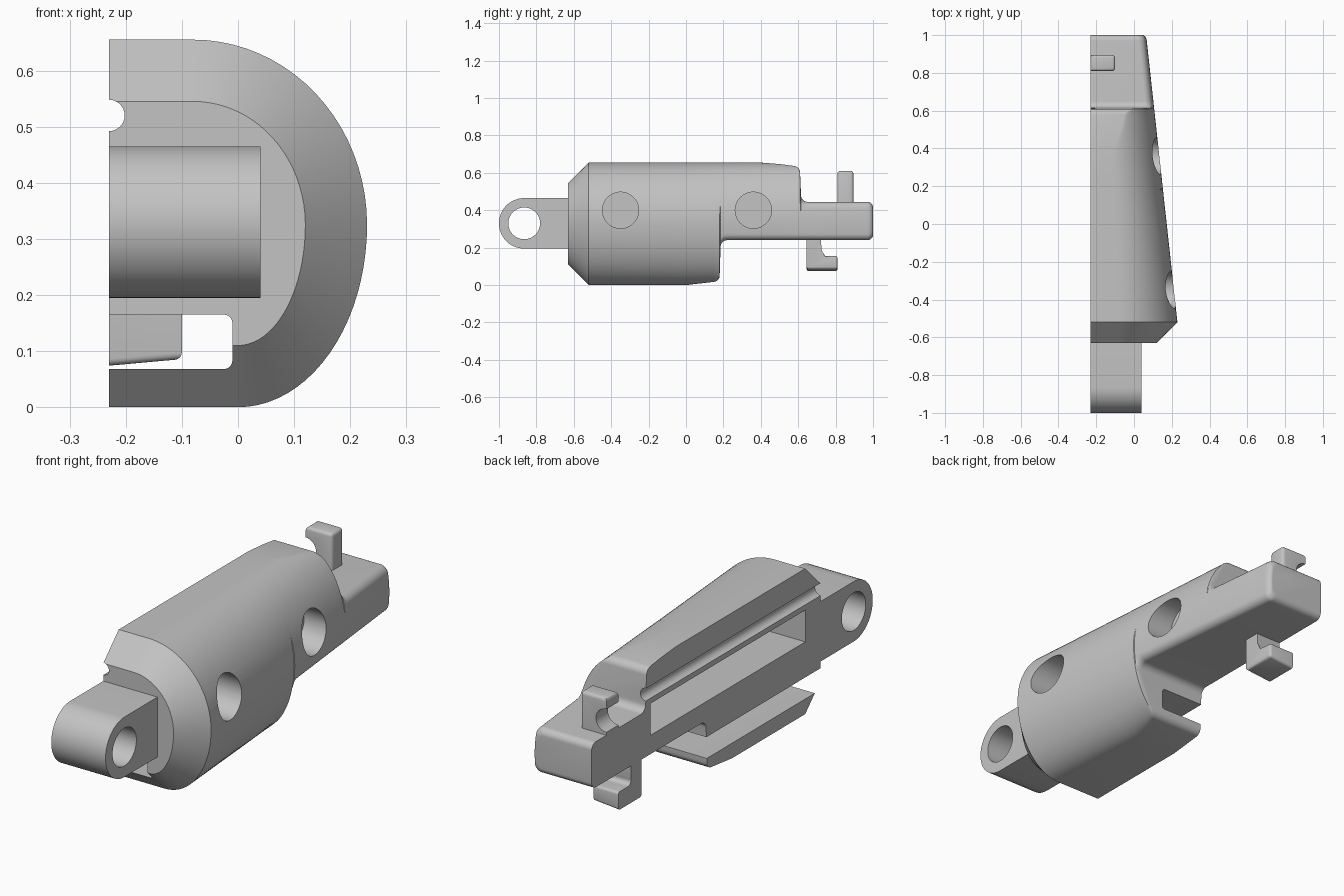
import bpy, bmesh
from math import pi, sin, cos, sqrt

if "Cube" in bpy.data.objects:
    bpy.data.objects.remove(bpy.data.objects["Cube"])

CUT = -0.23      # flat face that splits the shell
MID = 0.325      # height of the widest point

grey = bpy.data.materials.new("plain grey")
grey.use_nodes = True
grey.diffuse_color = (0.55, 0.55, 0.55, 1)
grey.node_tree.nodes["Principled BSDF"].inputs["Base Color"].default_value = grey.diffuse_color


def arc(cu, cv, r, a0, a1, n=8):
    """Points on an arc, angles in degrees."""
    angles = [(a0 + (a1 - a0) * i / n) * pi / 180 for i in range(n + 1)]
    return [(cu + r * cos(a), cv + r * sin(a)) for a in angles]


def circle(cu, cv, r, n=48):
    return arc(cu, cv, r, 0, 360, n)[:-1]


def rect(u0, u1, v0, v1):
    return [(u0, v0), (u1, v0), (u1, v1), (u0, v1)]


def make(name, bm):
    bmesh.ops.recalc_face_normals(bm, faces=bm.faces)
    mesh = bpy.data.meshes.new(name)
    bm.to_mesh(mesh)
    bm.free()
    mesh.materials.append(grey)
    ob = bpy.data.objects.new(name, mesh)
    bpy.context.collection.objects.link(ob)
    return ob


def prism(name, outline, axis, t0, t1, round_edge=None, width=0.015):
    """Extrude an outline along x or y, rounding edges chosen by a rule."""
    bm = bmesh.new()
    ends = [[bm.verts.new((t, u, v) if axis == "x" else (u, t, v))
             for u, v in outline] for t in (t0, t1)]
    for ring in ends:
        bm.faces.new(ring)
    n = len(outline)
    for i in range(n):
        j = (i + 1) % n
        bm.faces.new((ends[0][i], ends[0][j], ends[1][j], ends[1][i]))
    if round_edge:
        edges = [e for e in bm.edges if round_edge(e.verts[0].co, e.verts[1].co)]
        bmesh.ops.bevel(bm, geom=edges, offset=width, segments=4,
                        profile=0.5, affect='EDGES')
    return make(name, bm)


def activate(ob):
    bpy.ops.object.select_all(action='DESELECT')
    ob.select_set(True)
    bpy.context.view_layer.objects.active = ob


def cut(ob, cutter):
    cutter.hide_render = True
    mod = ob.modifiers.new("cut", 'BOOLEAN')
    mod.operation = 'DIFFERENCE'
    mod.solver = 'EXACT'
    mod.object = cutter
    activate(ob)
    bpy.ops.object.modifier_apply(modifier=mod.name)
    bpy.data.objects.remove(cutter)


def interp(points, y):
    for (y0, z0), (y1, z1) in zip(points, points[1:]):
        if y <= y1:
            return z0 + (z1 - z0) * (y - y0) / (y1 - y0)
    return points[-1][1]


# Shell: side outlines with a step on top and underneath, and end insets
top = ([(-0.63, 0.655), (0.40, 0.655), (0.5, 0.647)]
       + arc(0.575, 0.602, 0.035, 85, 5)
       + arc(0.65, 0.48, 0.035, 185, 270) + [(1.0, 0.445)])
bottom = ([(-0.63, 0.0), (0.0, 0.0)]
          + arc(0.147, 0.05, 0.033, -82, -5)
          + arc(0.22, 0.205, 0.035, 175, 90) + [(1.0, 0.24)])
inset = [(-0.63, 0.11), (-0.52, 0.0), (0.97, 0.0)] + \
        [(0.97 + 0.03 * sin(a * pi / 16), 0.03 - 0.03 * cos(a * pi / 16)) for a in range(1, 9)]


def fillet(d, r):
    return r - sqrt(max(0, r * r - (r - d) ** 2)) if d < r else 0


def section(y, n=40):
    e = interp(inset, y)
    zt, zb = interp(top, y), interp(bottom, y)
    rt = 0.03 * min(1, (0.655 - zt) / 0.1)
    rb = 0.03 * min(1, zb / 0.1)
    zt, zb = zt - e, zb + e
    taper = 1 - 0.36 * max(0, y + 0.52) / 1.52
    pts = [(CUT, y, zb)]
    for i in range(n + 1):
        z = zb + (zt - zb) * (1 - cos(pi * i / n)) / 2
        cx, sx, sz = (-0.08, 0.31, 0.33) if z > MID else (0.0, 0.23, 0.325)
        x = cx + (sx - e) * sqrt(max(0, 1 - ((z - MID) / (sz - e)) ** 2))
        x = CUT + (x - CUT) * taper - fillet(zt - z, rt) - fillet(z - zb, rb)
        pts.append((x, y, z))
    return pts + [(CUT, y, zt)]


bm = bmesh.new()
stations = sorted({round(p[0], 4) for p in top + bottom + inset})
rings = [[bm.verts.new(p) for p in section(y)] for y in stations]
for a, b in zip(rings, rings[1:]):
    for i in range(len(a)):
        j = (i + 1) % len(a)
        bm.faces.new((a[i], a[j], b[j], b[i]))
bm.faces.new(rings[0])
bm.faces.new(rings[-1])
shell = make("shell_half", bm)

# Lower slot, inner pocket, cord groove and blind side holes
slot = ([(-0.4, 0.068)] + arc(-0.025, 0.083, 0.015, -90, 0, 5)
        + arc(-0.025, 0.15, 0.015, 0, 90, 5) + [(-0.4, 0.165)])
cut(shell, prism("slot_cutter", slot, "y", -0.8, 0.3))
cut(shell, prism("pocket_cutter", rect(-0.52, 0.58, 0.325, 0.468), "x", -0.4, -0.03))
cut(shell, prism("groove_cutter", circle(CUT, 0.52, 0.028, 32), "y", -0.8, 0.75))
for y in (-0.35, 0.36):
    cut(shell, prism("hole_cutter", circle(y, 0.4, 0.097), "x", 0.01, 0.5))

# Front lug with a pin hole
lug_shape = [(-0.62, 0.195), (-0.62, 0.465)] + arc(-0.865, 0.33, 0.135, 90, 270, 28)
lug = prism("front_lug", lug_shape, "x", CUT, 0.04)
cut(lug, prism("pin_cutter", circle(-0.865, 0.33, 0.085), "x", -0.4, 0.2))

# Upper hook with a curled notch
hook_shape = ([(CUT, 0.43), (-0.1, 0.43), (-0.1, 0.61), (CUT, 0.61)]
              + arc(CUT, 0.51, 0.052, 90, -90, 16))
upper_hook = prism("upper_hook", hook_shape, "y", 0.81, 0.895,
                   lambda p, q: min(p.x, q.x) > -0.11 and max(p.z, q.z) > 0.5
                   or min(p.z, q.z) > 0.6)

# Lower hook: a stem with a foot pointing backwards
foot_shape = ([(0.645, 0.26), (0.645, 0.08), (0.81, 0.08), (0.81, 0.155)]
              + arc(0.74, 0.175, 0.02, 270, 180, 5) + [(0.72, 0.26)])
lower_hook = prism("lower_hook", foot_shape, "x", CUT, -0.1,
                   lambda p, q: max(p.x, q.x) > -0.11 and max(p.z, q.z) < 0.255, 0.012)
for v in lower_hook.data.vertices:
    if v.co.z < 0.12:
        v.co.z += 0.09 * (v.co.x - CUT) - 0.006

# Smooth the curved surfaces, keep the corners crisp
for ob in (shell, lug, upper_hook, lower_hook):
    activate(ob)
    bpy.ops.object.shade_smooth_by_angle(angle=pi / 6)
